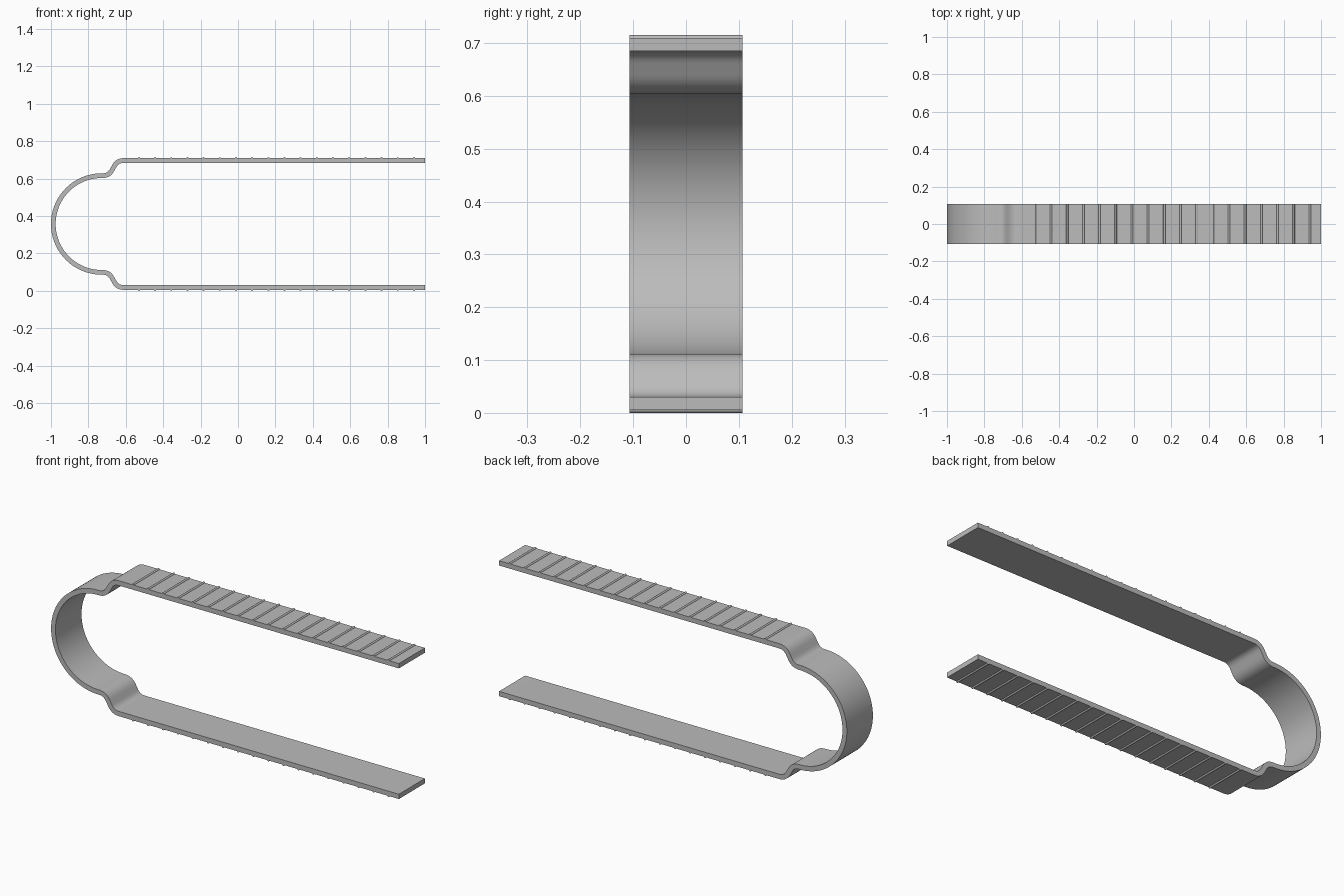
import bpy, bmesh
from math import pi, sin, cos, radians
from mathutils import Vector

cube = bpy.data.objects.get("Cube")
if cube:
    bpy.data.objects.remove(cube, do_unlink=True)

MID_Z = 0.3575      # height of the symmetry plane
HALF_W = 0.107      # half the band width
THICK = 0.025
ARM = 0.3395        # arm centreline above the symmetry plane
BOW_R = 0.2585      # bow centreline radius
BOW_X = -1 + BOW_R + THICK / 2

metal = bpy.data.materials.new("grey metal")
metal.use_nodes = True
grey = (0.5, 0.5, 0.5, 1)
metal.diffuse_color = grey
metal.node_tree.nodes["Principled BSDF"].inputs["Base Color"].default_value = grey


def make_object(name, bm):
    bmesh.ops.recalc_face_normals(bm, faces=bm.faces)
    mesh = bpy.data.meshes.new(name)
    bm.to_mesh(mesh)
    bm.free()
    mesh.materials.append(metal)
    obj = bpy.data.objects.new(name, mesh)
    bpy.context.collection.objects.link(obj)
    bpy.ops.object.select_all(action="DESELECT")
    obj.select_set(True)
    bpy.context.view_layer.objects.active = obj
    bpy.ops.object.shade_smooth_by_angle(angle=radians(35))
    return obj


def fillet(before, corner, after, reach, steps=8):
    """Round a path corner with a quadratic blend."""
    a = corner + (before - corner).normalized() * reach
    b = corner + (after - corner).normalized() * reach
    ts = [i / steps for i in range(steps + 1)]
    return [a * (1 - t) ** 2 + corner * 2 * t * (1 - t) + b * t * t for t in ts]


# Centreline: upper arm, shoulder, neck, half bow, then the mirrored half
tip = Vector((1, ARM))
shoulder = Vector((-0.645, ARM))
neck = Vector((-0.69, BOW_R))
bow_top = Vector((BOW_X, BOW_R))
upper = [tip] + fillet(tip, shoulder, neck, 0.034) + fillet(shoulder, neck, bow_top, 0.034)
for i in range(25):
    a = pi / 2 + i / 24 * pi / 2
    upper.append(Vector((BOW_X + BOW_R * cos(a), BOW_R * sin(a))))
path = upper + [Vector((p.x, -p.y)) for p in reversed(upper[:-1])]

# Sprung band: rectangular section swept along the centreline
bm = bmesh.new()
rings = []
for i, p in enumerate(path):
    d = (path[min(i + 1, len(path) - 1)] - path[max(i - 1, 0)]).normalized()
    n = Vector((d.y, -d.x)) * THICK / 2
    if i in (0, len(path) - 1):
        n = Vector((0, THICK / 2 if i == 0 else -THICK / 2))
        n = -n if (n.dot(Vector((d.y, -d.x))) < 0) else n
    rings.append([bm.verts.new((q.x, y, MID_Z + q.y))
                  for q, y in ((p + n, -HALF_W), (p + n, HALF_W),
                               (p - n, HALF_W), (p - n, -HALF_W))])
for r, s in zip(rings, rings[1:]):
    for k in range(4):
        m = (k + 1) % 4
        bm.faces.new((r[k], r[m], s[m], s[k]))
bm.faces.new(rings[0])
bm.faces.new(rings[-1])
make_object("sprung_band", bm)


# Grip ribs: low half-round bars across the outside of each arm
def grip_ribs(name, side):
    bm = bmesh.new()
    base = ARM + THICK / 2 - 0.001
    for i in range(18):
        x = -0.53 + i * 0.0865
        ends = []
        for y in (-HALF_W, HALF_W):
            ends.append([bm.verts.new((x + 0.006 * cos(k * pi / 6), y,
                                       MID_Z + side * (base + 0.0065 * sin(k * pi / 6))))
                         for k in range(7)])
        for k in range(7):
            m = (k + 1) % 7
            bm.faces.new((ends[0][k], ends[0][m], ends[1][m], ends[1][k]))
        for end in ends:
            bm.faces.new(end)
    make_object(name, bm)


grip_ribs("upper_grip_ribs", 1)
grip_ribs("lower_grip_ribs", -1)
